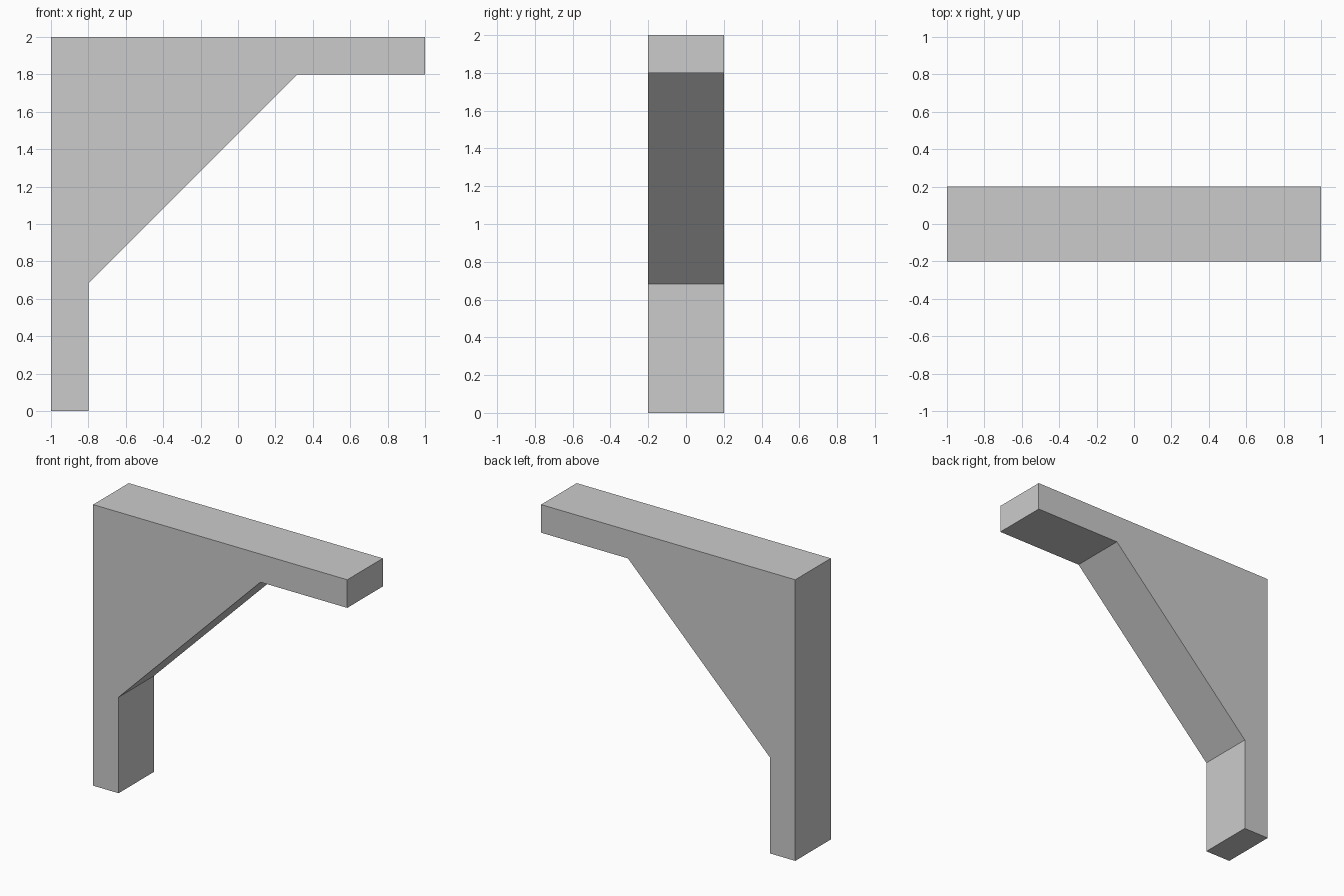
import bpy
import bmesh
from mathutils import Vector

if "Cube" in bpy.data.objects:
    bpy.data.objects.remove(bpy.data.objects["Cube"])

WIDTH = 0.4


def extrude_profile(name, points, width):
    """Extrude an x-z outline along y, centred on y = 0."""
    bm = bmesh.new()
    face = bm.faces.new([bm.verts.new((x, -width / 2, z)) for x, z in points])
    result = bmesh.ops.extrude_face_region(bm, geom=[face])
    moved = [v for v in result["geom"] if isinstance(v, bmesh.types.BMVert)]
    bmesh.ops.translate(bm, verts=moved, vec=Vector((0, width, 0)))
    bmesh.ops.recalc_face_normals(bm, faces=bm.faces)
    mesh = bpy.data.meshes.new(name)
    bm.to_mesh(mesh)
    bm.free()
    obj = bpy.data.objects.new(name, mesh)
    bpy.context.collection.objects.link(obj)
    return obj


# Bracket: wall leg, top arm and 45 degree gusset in one outline
extrude_profile("bracket", [
    (-1, 0), (-0.8, 0), (-0.8, 0.683),
    (0.317, 1.8), (1, 1.8), (1, 2), (-1, 2),
], WIDTH)
